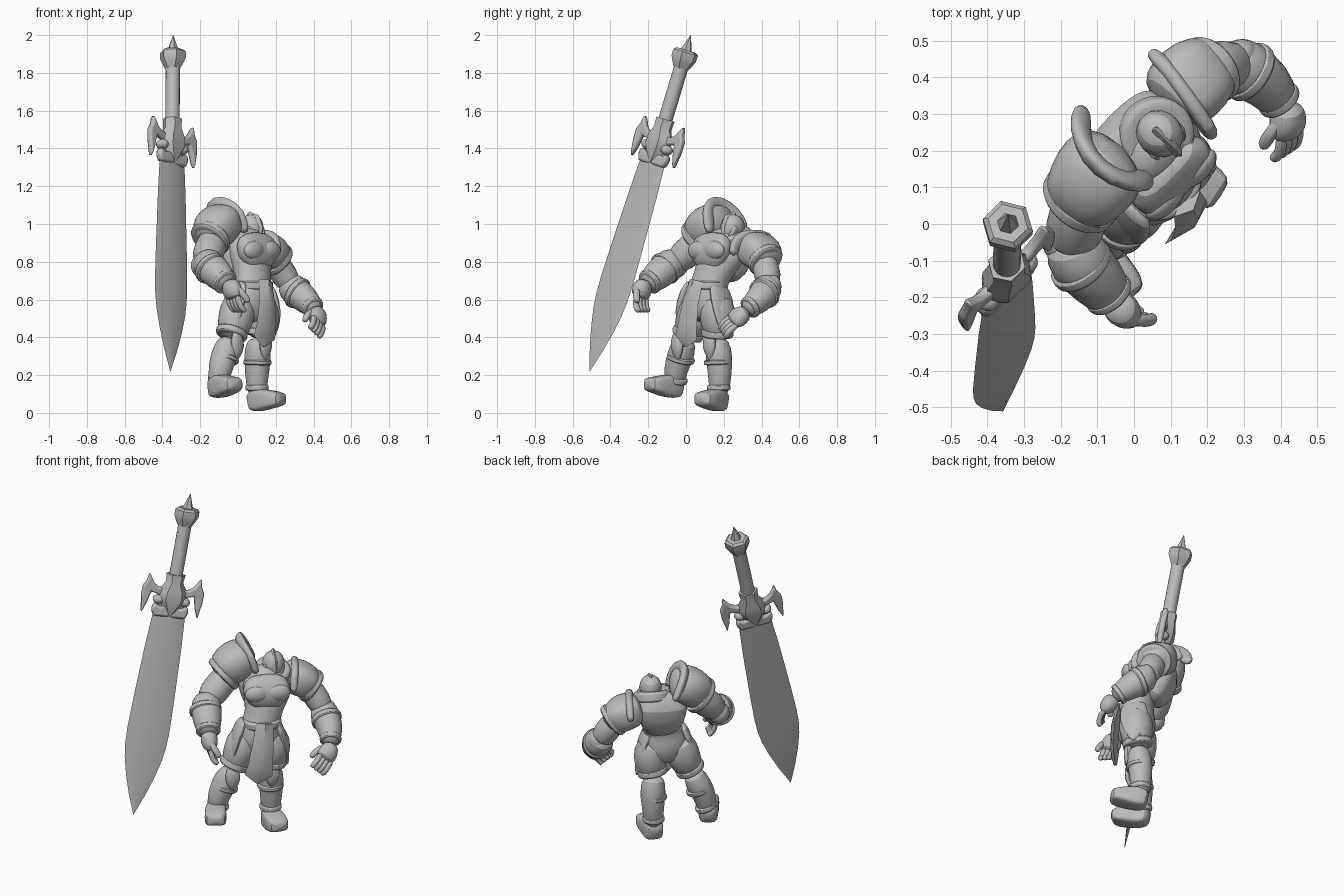
import bpy
import bmesh
import math
from mathutils import Vector, Matrix

old = bpy.data.objects.get("Cube")
if old:
    bpy.data.objects.remove(old, do_unlink=True)

UP = Vector((0, 0, 1))
SIDE = Vector((1, 1, 0)).normalized()      # figure's own left
FRONT = Vector((1, -1, 0)).normalized()    # figure's facing direction
parts = []

grey = bpy.data.materials.new("plain_grey")
grey.use_nodes = True
grey.diffuse_color = (.5, .5, .5, 1)
grey.node_tree.nodes["Principled BSDF"].inputs["Base Color"].default_value = (.5, .5, .5, 1)


def finish(name, bm, matrix=None, smooth=1):
    """Turn a bmesh into a named object with the shared material."""
    bmesh.ops.recalc_face_normals(bm, faces=bm.faces)
    mesh = bpy.data.meshes.new(name)
    bm.to_mesh(mesh)
    bm.free()
    mesh.materials.append(grey)
    obj = bpy.data.objects.new(name, mesh)
    if matrix:
        obj.matrix_world = matrix
    bpy.context.collection.objects.link(obj)
    if smooth:
        mod = obj.modifiers.new("smooth", "SUBSURF")
        mod.levels = mod.render_levels = smooth
    parts.append(obj)
    return obj


def loft(name, rings, hint=FRONT, sides=16, power=1, dome=.4, smooth=1, matrix=None):
    """Skin rings (x, y, z, half width, half depth) along their path."""
    bm = bmesh.new()
    centres = [Vector(r[:3]) for r in rings]
    loops = []
    for i, ring in enumerate(rings):
        tangent = (centres[min(i + 1, len(rings) - 1)] - centres[max(i - 1, 0)]).normalized()
        across = hint.cross(tangent).normalized()
        deep = tangent.cross(across)
        loop = []
        for k in range(sides):
            angle = math.tau * k / sides
            c, s = math.cos(angle), math.sin(angle)
            c = math.copysign(abs(c) ** power, c)
            s = math.copysign(abs(s) ** power, s)
            loop.append(bm.verts.new(centres[i] + across * c * ring[3] + deep * s * ring[-1]))
        loops.append(loop)
        if i in (0, len(rings) - 1):
            sign = 1 if i else -1
            tip = bm.verts.new(centres[i] + tangent * sign * dome * min(ring[3], ring[-1]))
            for k in range(sides):
                bm.faces.new((loop[k], loop[(k + 1) % sides], tip))
    for low, high in zip(loops, loops[1:]):
        for k in range(sides):
            j = (k + 1) % sides
            bm.faces.new((low[k], low[j], high[j], high[k]))
    return finish(name, bm, matrix, smooth)


def ball(name, centre, size, basis=None):
    """Ellipsoid with its half sizes along side, front and up."""
    basis = basis or Matrix((SIDE, -FRONT, UP)).transposed()
    bm = bmesh.new()
    bmesh.ops.create_uvsphere(bm, u_segments=20, v_segments=12, radius=1)
    bm.transform(Matrix.Translation(centre) @ basis.to_4x4() @ Matrix.Diagonal((*size, 1)))
    return finish(name, bm, smooth=0)


def band(name, centre, axis, radius, height, hint=FRONT, depth=None):
    """Raised rim round a limb."""
    centre, axis = Vector(centre), Vector(axis).normalized()
    depth = depth or radius
    rings = [(*(centre + axis * height * k), radius * s, depth * s)
             for k, s in ((-1, .9), (-.8, 1), (.8, 1), (1, .9))]
    loft(name, rings, hint, dome=0)


def body(out, forward, z):
    """Point measured from the middle of the torso."""
    return Vector((.075, .16, z)) + SIDE * out + FRONT * forward


def hand(side, palm, direction, spread):
    """Thick palm, four curled fingers and a thumb."""
    palm, d, s = Vector(palm), Vector(direction).normalized(), Vector(spread).normalized()
    curl = d.cross(s).normalized() * (-1 if side == "right" else 1)
    loft(side + "_palm", [(*(palm - d * .05), .048, .048), (*palm, .06, .05),
                          (*(palm + d * .035), .055, .036)], d.cross(s))
    for k in range(4):
        root = palm + d * .03 + s * (k - 1.7) * .024
        path = [root, root + d * .035, root + d * .065 + curl * .012, root + d * .08 + curl * .03]
        loft(f"{side}_finger_{k + 1}", [(*p, .017, .018) for p in path], s, sides=8)
    root = palm + s * .035
    path = [root - d * .02, root + s * .025 + d * .02 + curl * .02, root + s * .025 + d * .06 + curl * .04]
    loft(side + "_thumb", [(*p, .02, .02) for p in path], curl, sides=8)


# Torso, breastplate, back plate and waist
loft("torso", [(.065, .11, .5, .13, .09), (.065, .11, .59, .145, .11), (.08, .12, .68, .1, .09),
               (.075, .15, .76, .112, .09), (.065, .19, .84, .15, .105), (.055, .22, .91, .13, .09),
               (.055, .245, .95, .07, .07)])
loft("breastplate", [(*body(0, .035, .77), .085, .05), (*body(0, .045, .83), .13, .064),
                     (*body(0, .04, .885), .138, .062), (*body(0, .005, .935), .11, .045)], power=.75)
loft("back_plate", [(*body(0, -.05, .72), .1, .07), (*body(0, -.1, .8), .13, .09),
                    (*body(0, -.12, .89), .15, .09), (*body(0, -.1, .95), .12, .06)], power=.7)
for s, side in ((1, "left"), (-1, "right")):
    ball(side + "_chest_plate", body(.06 * s, .075, .86), (.07, .035, .05))
loft("belly_plate", [(*body(0, .03, .68), .06, .05), (*body(0, .04, .74), .075, .05),
                     (*body(0, .04, .79), .06, .05)], sides=8)
band("belt", (.08, .115, .675), UP, .116, .025, depth=.102)
band("collar", (.06, .245, .93), UP + FRONT * .35, .108, .03)

# Helmet with a face ridge and cheek guards
loft("helmet", [(.09, .22, .915, .032, .038), (.076, .24, .955, .062, .068), (.067, .25, 1, .066, .07),
                (.06, .258, 1.037, .046, .052)])
head = Vector((.07, .245, .985))
loft("face_ridge", [(*(head + FRONT * .066 - UP * .05), .008, .012), (*(head + FRONT * .072), .014, .014),
                    (*(head + FRONT * .047 + UP * .05), .014, .014), (*(head - FRONT * .02 + UP * .07), .01, .012)],
     FRONT + UP, sides=4, smooth=0)
for s, side in ((1, "left"), (-1, "right")):
    loft(side + "_cheek_guard", [(*(head + SIDE * s * .02 + FRONT * .055 - UP * .08), .012, .01),
                                 (*(head + SIDE * s * .047 + FRONT * .037 - UP * .03), .028, .015),
                                 (*(head + SIDE * s * .052 + FRONT * .02), .02, .013)], SIDE, sides=6)

# Shoulder armour: layered cups and tall arched flanges
loft("right_pauldron", [(-.05, .19, 1.02, .11, .09), (-.09, .15, 1.01, .13, .11),
                        (-.125, .1, .975, .122, .115), (-.155, .06, .925, .1, .095)], UP, power=.85)
band("right_pauldron_rim", (-.145, .07, .925), (-.1, -.13, -.14), .115, .022, UP)
loft("right_shoulder_flange", [(.035, .125, .96, .03, .022), (.01, .115, 1.05, .045, .024),
                               (-.06, .125, 1.1, .048, .026), (-.125, .18, 1.105, .048, .026),
                               (-.15, .255, 1.06, .045, .024), (-.14, .31, .98, .03, .022)], SIDE)
loft("left_pauldron", [(.1, .33, .88, .1, .085), (.13, .365, .87, .115, .098),
                       (.175, .405, .845, .115, .098), (.215, .435, .8, .09, .078)], UP, power=.75)
band("left_pauldron_rim", (.205, .42, .81), (.1, .08, -.1), .102, .02, UP)
loft("left_shoulder_flange", [(.205, .25, .84, .03, .02), (.2, .265, .925, .036, .022),
                              (.15, .345, .94, .036, .022), (.08, .44, .935, .036, .022),
                              (.055, .46, .86, .03, .02)], SIDE, power=.8)

# Arms and gauntlets
loft("right_upper_arm", [(-.11, .12, .95, .08), (-.155, .02, .86, .085), (-.17, -.05, .8, .08)], UP)
loft("right_forearm", [(-.175, -.05, .81, .08), (-.15, -.1, .775, .09), (-.1, -.155, .725, .082),
                       (-.06, -.2, .685, .064)], UP)
ball("right_elbow_guard", (-.19, -.05, .78), (.06, .06, .065))
band("right_bracer_top", (-.145, -.11, .765), (.11, -.13, -.11), .094, .018, UP)
band("right_cuff", (-.07, -.19, .695), (.11, -.13, -.11), .072, .015, UP)
hand("right", (-.03, -.235, .645), (.15, -.1, -.7), FRONT)
loft("left_upper_arm", [(.16, .38, .86, .07), (.225, .43, .76, .072), (.27, .435, .69, .075)], UP)
loft("left_forearm", [(.265, .44, .69, .075), (.3, .425, .645, .086), (.365, .385, .595, .074),
                      (.405, .325, .55, .055)], UP)
ball("left_elbow_guard", (.285, .45, .67), (.06, .05, .065))
band("left_bracer_top", (.315, .415, .635), (.1, -.07, -.07), .09, .018, UP)
band("left_cuff", (.395, .34, .56), (.06, -.08, -.06), .063, .015, UP)
hand("left", (.42, .275, .505), (.03, -.75, -.5), (-.6, -.4, .6))

# Legs: thigh, greave, knee guard, bands and boot
legs = {
    "right": ([(.01, .065, .6, .095), (-.01, .04, .5, .1), (-.035, .01, .41, .08)],
              [(-.045, -.005, .38, .066), (-.075, -.03, .3, .074), (-.095, -.055, .23, .064),
               (-.105, -.06, .15, .054)],
              [(-.13, -.03, .128, .05, .052), (-.09, -.09, .144, .058, .066),
               (-.045, -.155, .148, .064, .046), (-.012, -.2, .153, .056, .034)]),
    "left": ([(.115, .16, .6, .095), (.13, .17, .5, .1), (.115, .17, .41, .08)],
             [(.105, .165, .38, .066), (.105, .175, .3, .074), (.1, .18, .21, .064),
              (.1, .175, .1, .054)],
             [(.07, .195, .056, .05, .05), (.115, .16, .07, .058, .064),
              (.18, .115, .072, .064, .046), (.235, .08, .074, .056, .034)]),
}
for side, (thigh, shin, boot) in legs.items():
    loft(side + "_thigh", thigh)
    loft(side + "_greave", shin)
    loft(side + "_boot", boot, UP, power=.45, dome=.15)
    knee, hip, ankle = Vector(shin[0][:3]), Vector(thigh[1][:3]), Vector(shin[-1][:3])
    loft(side + "_knee_guard", [(*(knee + FRONT * .05 + UP * .06), .02, .015),
                                (*(knee + FRONT * .06), .055, .03),
                                (*(knee + FRONT * .06 - UP * .06), .04, .024),
                                (*(knee + FRONT * .05 - UP * .1), .01, .01)], sides=8)
    band(side + "_thigh_band", hip.lerp(knee, .65), hip - knee, .088, .02)
    band(side + "_calf_band", knee.lerp(ankle, .4), knee - ankle, .077, .014)
    band(side + "_ankle_band", knee.lerp(ankle, .88), knee - ankle, .064, .016)

# Hanging cloth with a centre crease, and hip plates
loft("front_cloth", [(.145, .055, .7, .05, .025), (.155, .022, .58, .06, .025), (.15, .006, .46, .072, .022),
                     (.14, .0, .4, .08, .02), (.135, -.002, .35, .012, .01)], sides=4, dome=.1, smooth=0)
for s, side in ((1, "left"), (-1, "right")):
    hip = Vector((.07, .1, 0)) + SIDE * s * .09
    loft(side + "_hip_plate", [(*(hip + UP * .69), .06, .025), (*(hip + SIDE * s * .04 + UP * .6), .085, .028),
                               (*(hip + SIDE * s * .065 + UP * .48), .07, .022),
                               (*(hip + SIDE * s * .07 + UP * .4), .015, .012)], SIDE)

# Sword, built upright round its guard and then tilted
axis = Vector((.008, .288, .957)).normalized()
across = Vector((.7, .69, -.2))
across = (across - axis * across.dot(axis)).normalized()
tilt = Matrix((across, axis.cross(across), axis)).transposed().to_4x4()
sword = Matrix.Translation((-.348, -.143, 1.44)) @ tilt
DEEP = Vector((0, 1, 0))


def sword_part(name, rings, sides, smooth=0):
    rings = [(0, 0, *r) for r in rings]
    loft(name, rings, DEEP, sides, dome=0, smooth=smooth, matrix=sword)


def sword_plate(name, outline, half, mirror):
    """Flat piece drawn in the plane of the blade, with softened edges."""
    bm = bmesh.new()
    face = bm.faces.new([bm.verts.new((x * mirror, -half, z)) for x, z in outline])
    extruded = bmesh.ops.extrude_face_region(bm, geom=[face])["geom"]
    moved = [v for v in extruded if isinstance(v, bmesh.types.BMVert)]
    bmesh.ops.translate(bm, verts=moved, vec=(0, half * 2, 0))
    obj = finish(name, bm, sword, smooth=0)
    bevel = obj.modifiers.new("soft_edge", "BEVEL")
    bevel.width, bevel.segments = half * .6, 2


sword_part("blade", [(-.06, .09, .02), (-.3, .105, .02), (-.6, .117, .02), (-.78, .122, .019), (-.87, .119, .018),
                     (-.95, .108, .016), (-1.05, .083, .013), (-1.16, .047, .01), (-1.275, .001, .001)], 4)
sword_part("grip", [(.06, .038, .038), (.44, .038, .038)], 16)
sword_part("pommel", [(.4, .042, .042), (.43, .058, .058), (.455, .07, .07), (.49, .07, .07), (.502, .056, .056)], 6)
sword_part("pommel_spike", [(.49, .034, .034), (.586, .001, .001)], 6)
sword_part("guard_block", [(.12, .055, .05), (.07, .05, .05), (.02, .085, .058), (-.03, .09, .058),
                           (-.125, .005, .024)], 6)
wing = [(.03, .035), (.085, .035), (.115, .055), (.15, .11), (.158, .065), (.178, .03), (.177, -.03),
        (.162, -.12), (.14, -.06), (.125, .005), (.09, -.005), (.03, -.03)]
flare = [(0, -.05), (.06, -.075), (.095, -.055), (.108, -.09), (.092, -.13), (0, -.13)]
for s, side in ((1, "left"), (-1, "right")):
    sword_plate(side + "_guard_wing", wing, .017, s)
    sword_plate(side + "_blade_flare", flare, .022, s)
    ball(side + "_guard_knob", sword @ Vector((s * .075, 0, -.035)), (.032, .035, .027), sword.to_3x3())

# Smooth shading that keeps hard edges
bpy.ops.object.select_all(action="DESELECT")
for obj in parts:
    obj.select_set(True)
bpy.context.view_layer.objects.active = parts[0]
bpy.ops.object.shade_smooth_by_angle(angle=math.radians(40))
